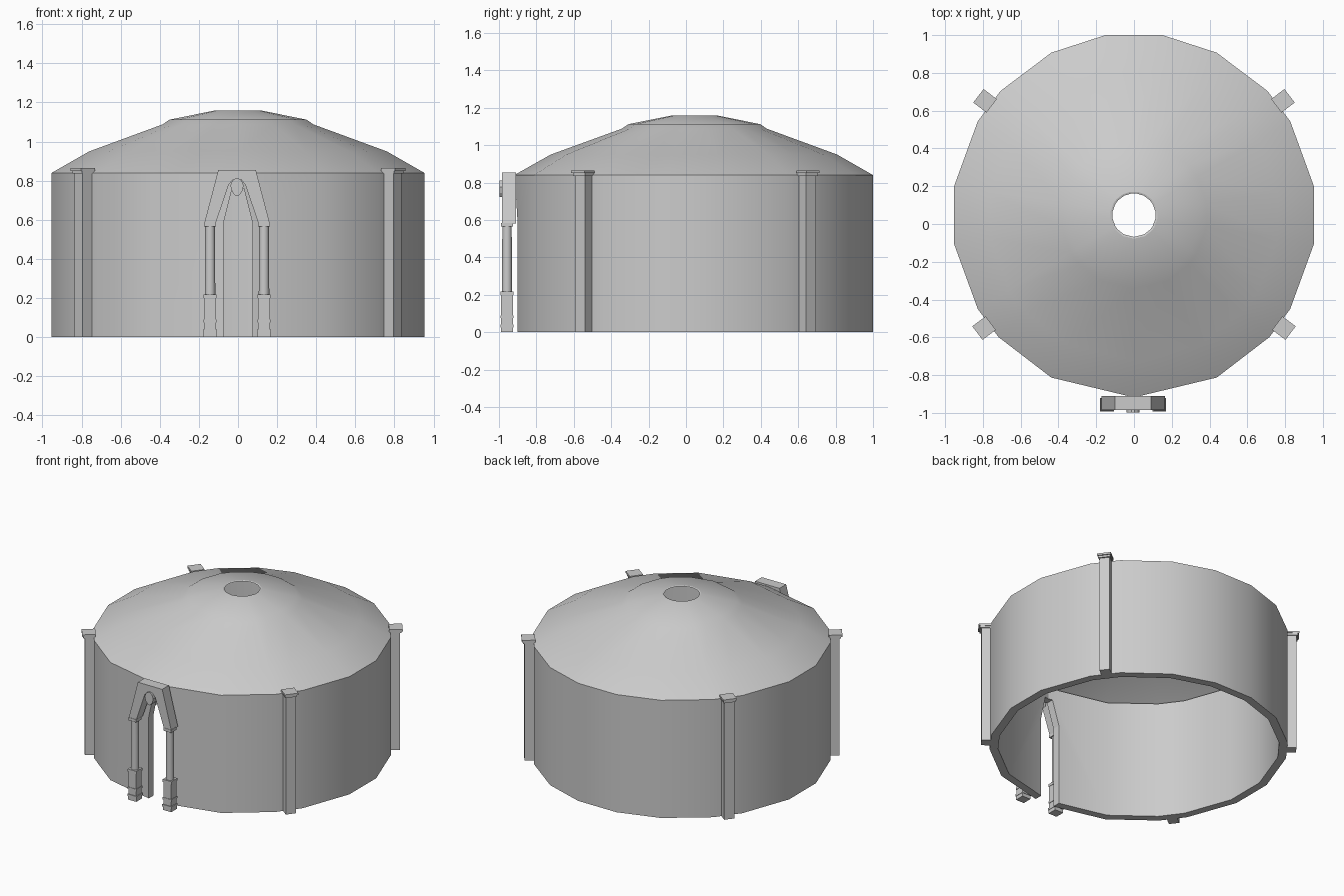
import bpy, bmesh, math
from mathutils import Matrix, Vector

if "Cube" in bpy.data.objects:
    bpy.data.objects.remove(bpy.data.objects["Cube"])

CY = 0.047          # centre of the round body in y
R = 0.965
half = [9, 31, 43, 63, 81]
front = [-9, -31, -42, -63]
ANG = half + [180 - a for a in reversed(half)] + [180 - a for a in front] + [270] + [360 + a for a in reversed(front)]


def finish(bm, name, smooth=None, recalc=True):
    if recalc:
        bmesh.ops.recalc_face_normals(bm, faces=bm.faces)
    me = bpy.data.meshes.new(name)
    bm.to_mesh(me)
    bm.free()
    ob = bpy.data.objects.new(name, me)
    bpy.context.collection.objects.link(ob)
    if smooth:
        bpy.ops.object.select_all(action='DESELECT')
        ob.select_set(True)
        bpy.context.view_layer.objects.active = ob
        bpy.ops.object.shade_smooth_by_angle(angle=math.radians(smooth))
    return ob


def lathe(name, profile, closed=False, smooth=None):
    """Revolve (radius, z) points through the uneven wall angles."""
    bm = bmesh.new()
    rings = [[bm.verts.new((r * math.cos(math.radians(a)), CY + r * math.sin(math.radians(a)), z))
              for a in ANG] for r, z in profile]
    n = len(ANG)
    pairs = list(zip(rings, rings[1:])) + ([(rings[-1], rings[0])] if closed else [])
    for lo, hi in pairs:
        for i in range(n):
            j = (i + 1) % n
            bm.faces.new((lo[i], lo[j], hi[j], hi[i]))
    return finish(bm, name, smooth, recalc=closed)


def prism(name, pts, y0, y1):
    """Extrude an (x, z) outline along y."""
    bm = bmesh.new()
    f = bm.faces.new([bm.verts.new((x, y0, z)) for x, z in pts])
    ext = bmesh.ops.extrude_face_region(bm, geom=[f])
    bmesh.ops.translate(bm, vec=(0, y1 - y0, 0),
                        verts=[v for v in ext['geom'] if isinstance(v, bmesh.types.BMVert)])
    return finish(bm, name)


def add_box(bm, size, loc, rot=0, pivot=(0, 0)):
    m = (Matrix.Translation((pivot[0], pivot[1], 0)) @ Matrix.Rotation(rot, 4, 'Z')
         @ Matrix.Translation(loc) @ Matrix.Diagonal((*size, 1)))
    bmesh.ops.create_cube(bm, size=1, matrix=m)


def mirrored(pts):
    return pts + [(-x, z) for x, z in reversed(pts)]


# round wall with thickness
wall = lathe("wall", [(R, 0), (R, 0.84), (R - 0.055, 0.84), (R - 0.055, 0)], closed=True, smooth=25)

# pointed doorway cut through the wall
cutter = prism("doorway_cutter", mirrored([(-0.075, -0.1), (-0.075, 0.58), (-0.03, 0.76)]), -1.1, -0.7)
cutter.hide_render = True
cutter.hide_viewport = True
cut = wall.modifiers.new("doorway", 'BOOLEAN')
cut.operation = 'DIFFERENCE'
cut.solver = 'EXACT'
cut.object = cutter

# shallow domed roof with stepped crown and open smoke hole
lathe("roof", [(R, 0.84), (0.77, 0.95), (0.39, 1.088), (0.355, 1.112), (0.125, 1.158), (0.115, 1.155)], smooth=25)

# four buttress pillars with stepped caps
for label, deg in (("back_right", 37.5), ("back_left", 142.5), ("front_left", 217), ("front_right", 323)):
    bm = bmesh.new()
    a = math.radians(deg)
    for depth, width, z0, z1 in ((0.07, 0.068, 0, 0.836), (0.08, 0.08, 0.836, 0.85), (0.088, 0.09, 0.85, 0.864)):
        r_in = 0.95
        add_box(bm, (depth, width, z1 - z0), (r_in + depth / 2, 0, (z0 + z1) / 2), a, (0, CY))
    finish(bm, "pillar_" + label)

# door columns: moulded pedestal, round shaft, square capital
for label, s in (("left", -1), ("right", 1)):
    x, y = s * 0.138 - 0.005, -0.957
    bm = bmesh.new()
    for w, z0, z1 in ((0.066, 0, 0.025), (0.072, 0.025, 0.04), (0.062, 0.04, 0.075), (0.068, 0.075, 0.09),
                      (0.062, 0.09, 0.2), (0.068, 0.2, 0.218), (0.062, 0.565, 0.585)):
        add_box(bm, (w, w, z1 - z0), (x, y, (z0 + z1) / 2))
    bmesh.ops.create_cone(bm, cap_ends=True, segments=12, radius1=0.027, radius2=0.025, depth=0.36,
                          matrix=Matrix.Translation((x, y, 0.395)))
    finish(bm, "door_column_" + label, smooth=35)

# pointed arch over the columns
outer = [(-0.168, 0.58), (-0.096, 0.855)]
inner = [(-0.11, 0.58), (-0.042, 0.78), (-0.02, 0.807)]
arch = prism("door_arch", mirrored(outer) + [(-x, z) for x, z in inner] + list(reversed(inner)), -0.985, -0.91)
arch.location.x = -0.005

# rounded drop ornament at the arch point
drop = mirrored([(-0.008, 0.722), (-0.026, 0.745), (-0.034, 0.775), (-0.024, 0.8), (-0.008, 0.812)])
key = prism("arch_drop", drop, -0.997, -0.93)
key.location.x = -0.005
